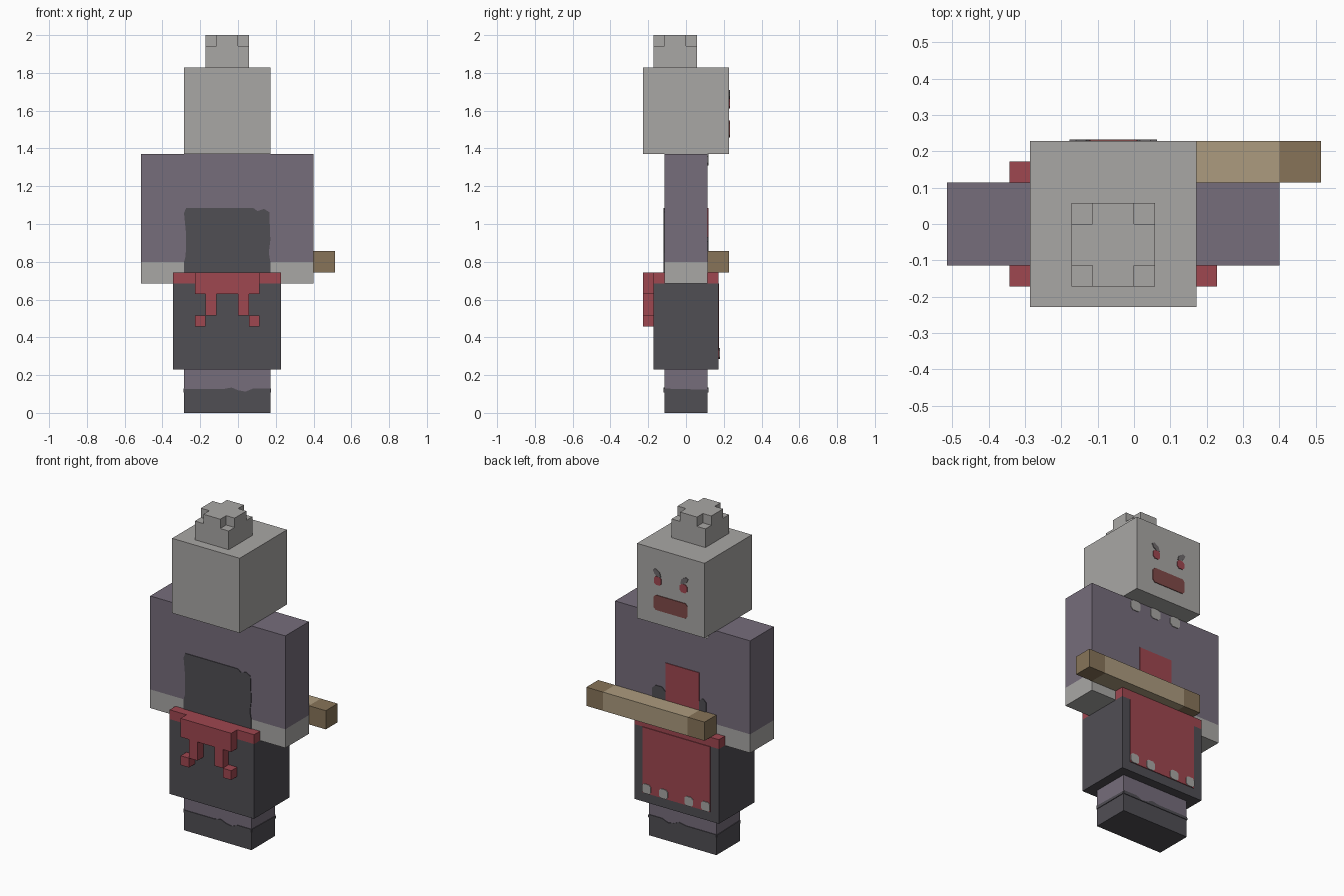
import bpy
import bmesh
from mathutils import Vector

if "Cube" in bpy.data.objects:
    bpy.data.objects.remove(bpy.data.objects["Cube"], do_unlink=True)

U = 2 / 35                    # one block unit
ORIGIN = Vector((-1, 0, 0))   # body axis, in block units
THIN = 0.07                   # painted plate thickness, in block units


def material(name, rgb):
    linear = [((c / 255 + 0.055) / 1.055) ** 2.4 for c in rgb] + [1]
    mat = bpy.data.materials.new(name)
    mat.use_nodes = True
    mat.diffuse_color = linear
    bsdf = mat.node_tree.nodes["Principled BSDF"]
    bsdf.inputs["Base Color"].default_value = linear
    bsdf.inputs["Roughness"].default_value = 0.9
    return mat


GREY = material("pale grey skin", (169, 167, 165))
PURPLE = material("dusky purple cloth", (118, 109, 123))
DARK = material("charcoal cloth", (80, 78, 84))
RED = material("dull red cloth", (159, 71, 80))
MOUTH = material("brown red mouth", (128, 74, 72))
BROW = material("dark grey brow", (110, 106, 108))
WOOD = material("light wood", (172, 155, 126))
WOOD_DARK = material("dark wood", (135, 116, 89))


def prism(name, mat, points, lo, hi, axis="z"):
    """Extrude a flat outline from lo to hi along an axis."""
    place = {"x": lambda a, b, c: (c, a, b),
             "y": lambda a, b, c: (a, c, b),
             "z": lambda a, b, c: (a, b, c)}[axis]
    bm = bmesh.new()
    rings = [[bm.verts.new((Vector(place(a, b, c)) + ORIGIN) * U)
              for a, b in points] for c in (lo, hi)]
    bm.faces.new(rings[0])
    bm.faces.new(rings[1])
    for i in range(len(points)):
        j = (i + 1) % len(points)
        bm.faces.new((rings[0][i], rings[0][j], rings[1][j], rings[1][i]))
    bmesh.ops.recalc_face_normals(bm, faces=bm.faces)
    mesh = bpy.data.meshes.new(name)
    bm.to_mesh(mesh)
    bm.free()
    mesh.materials.append(mat)
    obj = bpy.data.objects.new(name, mesh)
    bpy.context.collection.objects.link(obj)
    return obj


def box(name, mat, x, y, z):
    outline = [(x[0], y[0]), (x[1], y[0]), (x[1], y[1]), (x[0], y[1])]
    return prism(name, mat, outline, z[0], z[1])


def patch(name, mat, x, z, y, cut=0.0):
    """Thin painted plate on a +y surface, with optional clipped corners."""
    (a, b), (c, d) = x, z
    outline = [(a + cut, c), (b - cut, c), (b, c + cut), (b, d - cut),
               (b - cut, d), (a + cut, d), (a, d - cut), (a, c + cut)]
    if not cut:
        outline = outline[::2]
        outline = [(a, c), (b, c), (b, d), (a, d)]
    return prism(name, mat, outline, y, y + THIN, "y")


# Head and stepped hair bun with notched top corners
box("head", GREY, (-4, 4), (-4, 4), (24, 32))
box("bun_base", GREY, (-2, 2), (-3, 1), (32, 34))
plus = [(-1, -3), (1, -3), (1, -2), (2, -2), (2, 0), (1, 0),
        (1, 1), (-1, 1), (-1, 0), (-2, 0), (-2, -2), (-1, -2)]
prism("bun_top", GREY, plus, 34, 35)

# Face
patch("mouth", MOUTH, (-2, 2), (25.5, 27.1), 4, 0.25)
for side, label in ((1, "left"), (-1, "right")):
    eye = sorted((side * 1.1, side * 1.95))
    patch("eye_" + label, RED, eye, (28.2, 29.1), 4, 0.2)
    brow = [(side * 1.15, 29.1), (side * 1.5, 29.1), (side * 1.9, 29.35),
            (side * 2.1, 29.75), (side * 1.8, 29.9), (side * 1.3, 29.6)]
    prism("brow_" + label, BROW, brow, 4, 4 + THIN, "y")

# Torso, sleeves and hands
box("torso", PURPLE, (-4, 4), (-2, 2), (13, 24))
for side, label in ((1, "left"), (-1, "right")):
    span = sorted((side * 4, side * 8))
    box("sleeve_" + label, PURPLE, span, (-2, 2), (14, 24))
    box("hand_" + label, GREY, span, (-2, 2), (12, 14))

# Ragged dark panel
panel = [(-4, 13), (4, 13), (4, 14), (3.85, 14.8), (4, 16), (3.9, 18.6),
         (3.4, 18.9), (2.8, 18.7), (2.4, 19), (-3.8, 19), (-4, 18.5),
         (-3.8, 16.5), (-3.85, 14.5), (-4, 14)]
prism("ragged_panel", DARK, panel, -2 - THIN, -2, "y")

# Chest panel, side flaps and tooth necklace
patch("chest_panel", RED, (-2, 2), (13, 19), 2)
patch("flap_left", DARK, (2, 3.6), (13, 16.3), 2, 0.4)
patch("flap_right", DARK, (-2.8, -2), (13, 16.3), 2, 0.3)
for i, x in enumerate((-2.5, 0, 2.5)):
    patch(f"necklace_tooth_{i + 1}", GREY, (x - 0.6, x + 0.6), (22.9, 24), 2, 0.25)

# Skirt, belt and apron with tooth trim
box("skirt", DARK, (-5, 5), (-3, 3), (4, 12))
box("belt", RED, (-5, 5), (-3, 3), (12, 13))
patch("apron", RED, (-4, 4), (5, 12), 3)
for i, x in enumerate((-3.5, -1.5, 1.5, 3.5)):
    patch(f"apron_tooth_{i + 1}", GREY, (x - 0.5, x + 0.5), (5, 6), 3 + THIN, 0.2)

# Sash knot with two trailing ribbons
box("sash_knot", RED, (-3, 3), (-4, -3), (11, 13))
for side, label in ((1, "left"), (-1, "right")):
    box("ribbon_" + label, RED, sorted((side, side * 2)), (-4, -3), (9, 11))
    box("ribbon_tip_" + label, RED, sorted((side * 2, side * 3)), (-4, -3), (8, 9))

# Legs and boots with a wavy rim
box("legs", PURPLE, (-4, 4), (-2, 2), (2, 4))
box("boots", DARK, (-4, 4), (-2, 2), (0, 2))
rim = [(-4, 1.9), (4, 1.9), (4, 2.25), (2.4, 2.25), (1.7, 1.97), (1, 2.1),
       (0.4, 2.35), (-0.4, 2.2), (-4, 2.2)]
prism("boot_rim_front", DARK, rim, -2 - THIN, -2, "y")
prism("boot_rim_back", DARK, rim, 2, 2 + THIN, "y")
for side, label in ((1, "left"), (-1, "right")):
    edge = [(-2, 1.9), (2, 1.9), (2, 2.15), (0, 2.2), (-2, 2.25)]
    low, high = sorted((side * 4, side * (4 + THIN)))
    prism("boot_rim_" + label, DARK, edge, low, high, "x")

# Wooden staff with dark ends
box("staff", WOOD, (-2, 8), (2, 4), (13, 15))
box("staff_end_left", WOOD_DARK, (8, 10), (2, 4), (13, 15))
box("staff_end_right", WOOD_DARK, (-4, -2), (2, 4), (13, 15))
